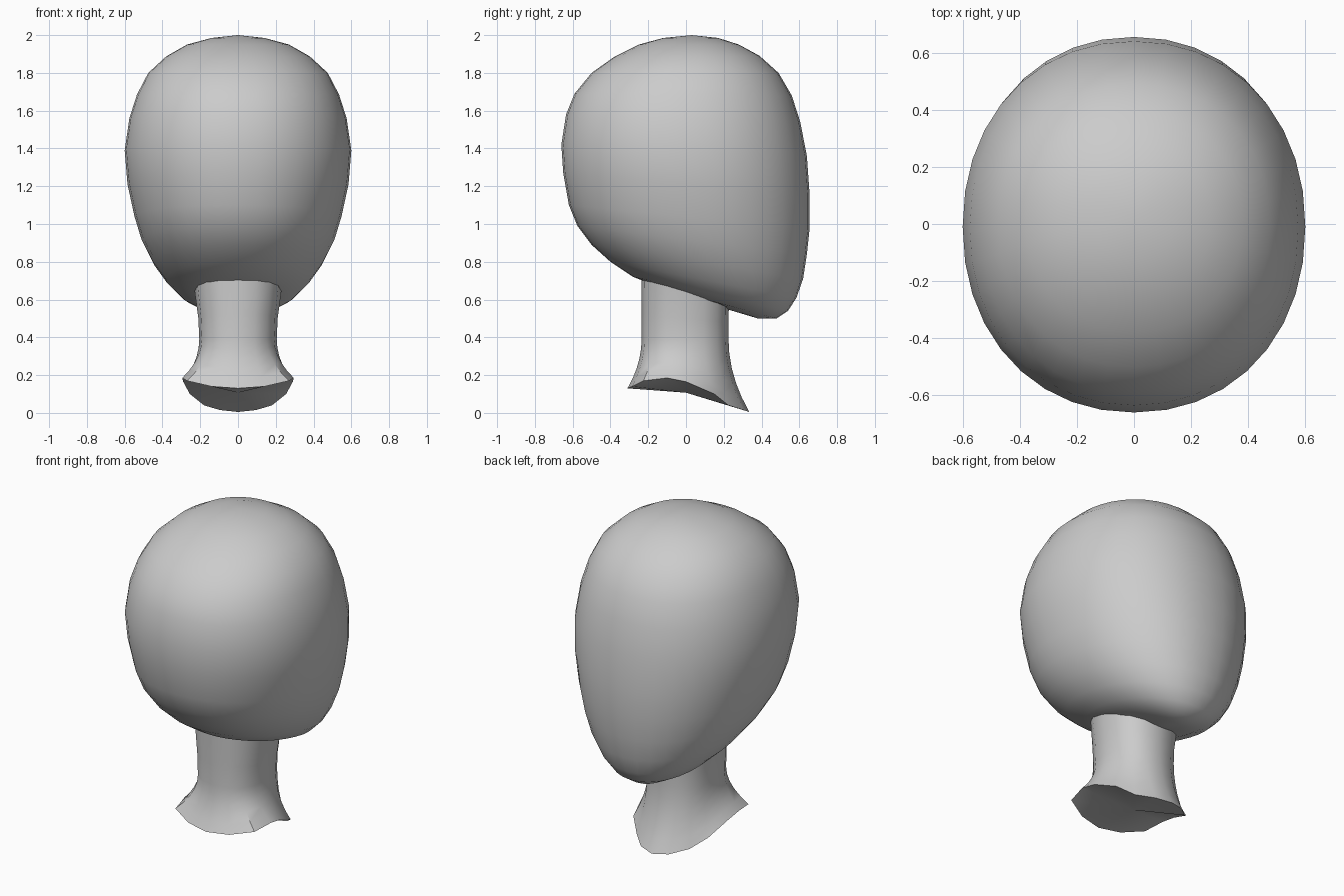
import bpy, bmesh
from math import sin, cos, pi, copysign

if "Cube" in bpy.data.objects:
    bpy.data.objects.remove(bpy.data.objects["Cube"])


def sup(v, n):
    return copysign(abs(v) ** (2 / n), v)


def loft(name, rings, start=None, end=None, angle=0.6):
    """Skin closed rings of equal length, with optional pole points."""
    bm = bmesh.new()
    vs = [[bm.verts.new(p) for p in r] for r in rings]
    n = len(vs[0])
    for a, b in zip(vs, vs[1:]):
        for i in range(n):
            j = (i + 1) % n
            bm.faces.new((a[i], a[j], b[j], b[i]))
    for pole, ring in ((start, vs[0]), (end, vs[-1])):
        if pole:
            c = bm.verts.new(pole)
            for i in range(n):
                bm.faces.new((ring[i], ring[(i + 1) % n], c))
    bmesh.ops.recalc_face_normals(bm, faces=bm.faces)
    me = bpy.data.meshes.new(name)
    bm.to_mesh(me)
    bm.free()
    ob = bpy.data.objects.new(name, me)
    bpy.context.collection.objects.link(ob)
    bpy.ops.object.select_all(action='DESELECT')
    ob.select_set(True)
    bpy.context.view_layer.objects.active = ob
    bpy.ops.object.shade_smooth_by_angle(angle=angle)
    return ob


# Head: tilted sections given as (rear y, rear z, face y, face z, half width)
sections = [
    (-.12, 1.985, .17, 1.985, .14), (-.25, 1.95, .28, 1.95, .27),
    (-.38, 1.885, .39, 1.89, .38), (-.50, 1.80, .49, 1.80, .475),
    (-.59, 1.69, .56, 1.68, .535), (-.635, 1.58, .605, 1.54, .575),
    (-.66, 1.42, .64, 1.36, .60), (-.65, 1.27, .655, 1.15, .585),
    (-.62, 1.10, .655, .98, .548), (-.575, .99, .64, .84, .51),
    (-.50, .89, .62, .71, .45), (-.40, .80, .585, .61, .38),
    (-.28, .72, .54, .54, .30), (-.14, .665, .48, .50, .20),
    (0, .64, .38, .50, .10)]


def head_ring(yb, zb, yf, zf, w, n=36):
    pts = []
    for i in range(n):
        a = 2 * pi * i / n
        t = (1 - sup(cos(a), 2.12)) / 2
        pts.append((w * sup(sin(a), 2.12), yb + (yf - yb) * t, zb + (zf - zb) * t))
    return pts


loft("head", [head_ring(*s) for s in sections], (0, .03, 2.0), (0, .18, .56), 1.0)

# Neck: flared lower rim (rear to front, one half, then mirrored)
half = [(0, -.31, .13), (.14, -.285, .14), (.27, -.225, .17), (.295, -.1, .185),
        (.29, 0, .165), (.255, .15, .1), (.18, .225, .04), (.095, .305, .015),
        (0, .335, .005)]
rim = half + [(-x, y, z) for x, y, z in half[-2:0:-1]]


def tube_ring(rx, ry, zfun):
    pts = []
    for i in range(len(rim)):
        a = 2 * pi * i / len(rim)
        y = -.005 - ry * sup(cos(a), 2.3)
        pts.append((rx * sup(sin(a), 2.3), y, zfun(y)))
    return pts


waist = tube_ring(.205, .23, lambda y: .39)
rings = []
for t in (0, .2, .4, .6, .8, 1):
    k = (1 - t) ** 2
    rings.append([(w[0] + (r[0] - w[0]) * k, w[1] + (r[1] - w[1]) * k,
                   r[2] + (w[2] - r[2]) * t) for r, w in zip(rim, waist)])
rings.append(tube_ring(.21, .23, lambda y: .50 - .1 * y))
rings.append(tube_ring(.23, .232, lambda y: .645 - .32 * y))
loft("neck", rings, start=(0, 0, .107))
